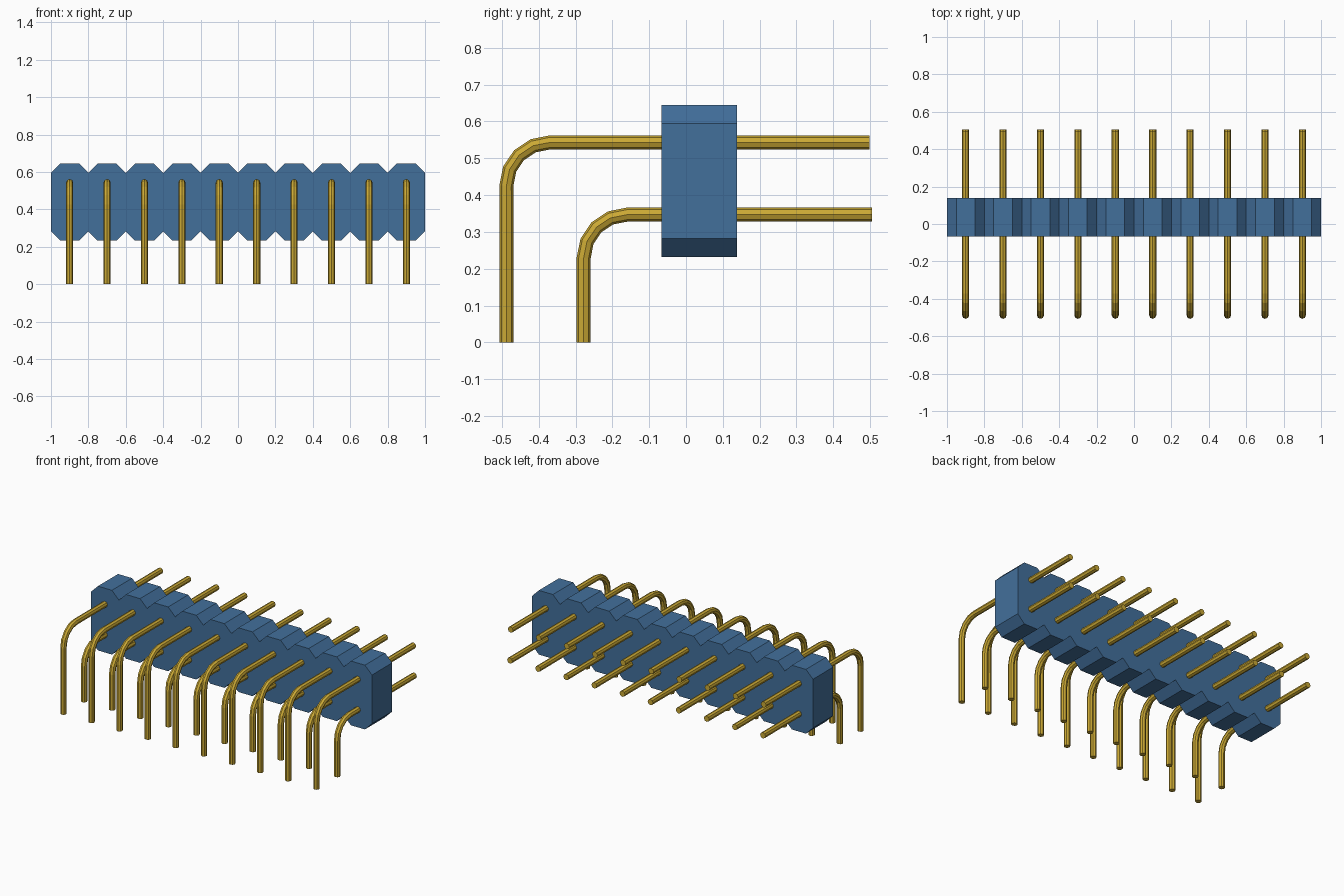
import bpy
import math

if "Cube" in bpy.data.objects:
    bpy.data.objects.remove(bpy.data.objects["Cube"])

COUNT = 10
PITCH = 0.2
PIN_RADIUS = 0.019


def material(name, color):
    mat = bpy.data.materials.new(name)
    mat.use_nodes = True
    mat.diffuse_color = color
    mat.node_tree.nodes["Principled BSDF"].inputs["Base Color"].default_value = color
    return mat


blue = material("blue plastic", (0.055, 0.16, 0.33, 1))
gold = material("gold metal", (0.60, 0.40, 0.035, 1))


def link(name, data):
    obj = bpy.data.objects.new(name, data)
    bpy.context.collection.objects.link(obj)
    return obj


# Housing: scalloped outline with a chamfered bump for every pin column
def housing(front, back, bottom, top):
    chamfer = 0.05
    left = -COUNT * PITCH / 2
    upper = [(left, top - chamfer)]
    lower = [(left, bottom + chamfer)]
    for i in range(COUNT):
        x = left + i * PITCH
        steps = (chamfer, PITCH - chamfer, PITCH)
        for dx, dip in zip(steps, (0, 0, chamfer)):
            upper.append((x + dx, top - dip))
            lower.append((x + dx, bottom + dip))
    outline = lower + upper[::-1]
    n = len(outline)
    verts = [(x, y, z) for y in (front, back) for x, z in outline]
    faces = [tuple(range(n)), tuple(reversed(range(n, 2 * n)))]
    faces += [(i, i + n, (i + 1) % n + n, (i + 1) % n) for i in range(n)]
    mesh = bpy.data.meshes.new("housing")
    mesh.from_pydata(verts, [], faces)
    mesh.materials.append(blue)
    return link("housing", mesh)


# Pin: eight-sided wire with a right-angle bend
def pin_mesh(name, leg_y, arm_z, end_y):
    bend = 0.118
    path = [(leg_y, 0)]
    for i in range(5):
        a = i * math.pi / 8
        path.append((leg_y + bend * (1 - math.cos(a)),
                     arm_z - bend * (1 - math.sin(a))))
    path.append((end_y, arm_z))
    curve = bpy.data.curves.new(name, "CURVE")
    curve.dimensions = "3D"
    curve.bevel_depth = PIN_RADIUS
    curve.bevel_resolution = 2
    curve.use_fill_caps = True
    spline = curve.splines.new("POLY")
    spline.points.add(len(path) - 1)
    for point, (y, z) in zip(spline.points, path):
        point.co = (0, y, z, 1)
    temp = link(name, curve)
    graph = bpy.context.evaluated_depsgraph_get()
    mesh = bpy.data.meshes.new_from_object(temp.evaluated_get(graph))
    bpy.data.objects.remove(temp)
    mesh.name = name
    mesh.materials.clear()
    mesh.materials.append(gold)
    mesh.shade_flat()
    return mesh


housing(-0.067, 0.138, 0.232, 0.645)

rows = {"upper_pin": (-0.488, 0.543, 0.498),
        "lower_pin": (-0.278, 0.347, 0.505)}
for name, shape in rows.items():
    mesh = pin_mesh(name, *shape)
    for i in range(COUNT):
        pin = link(f"{name}_{i + 1}", mesh)
        pin.location.x = (i - (COUNT - 1) / 2) * PITCH
